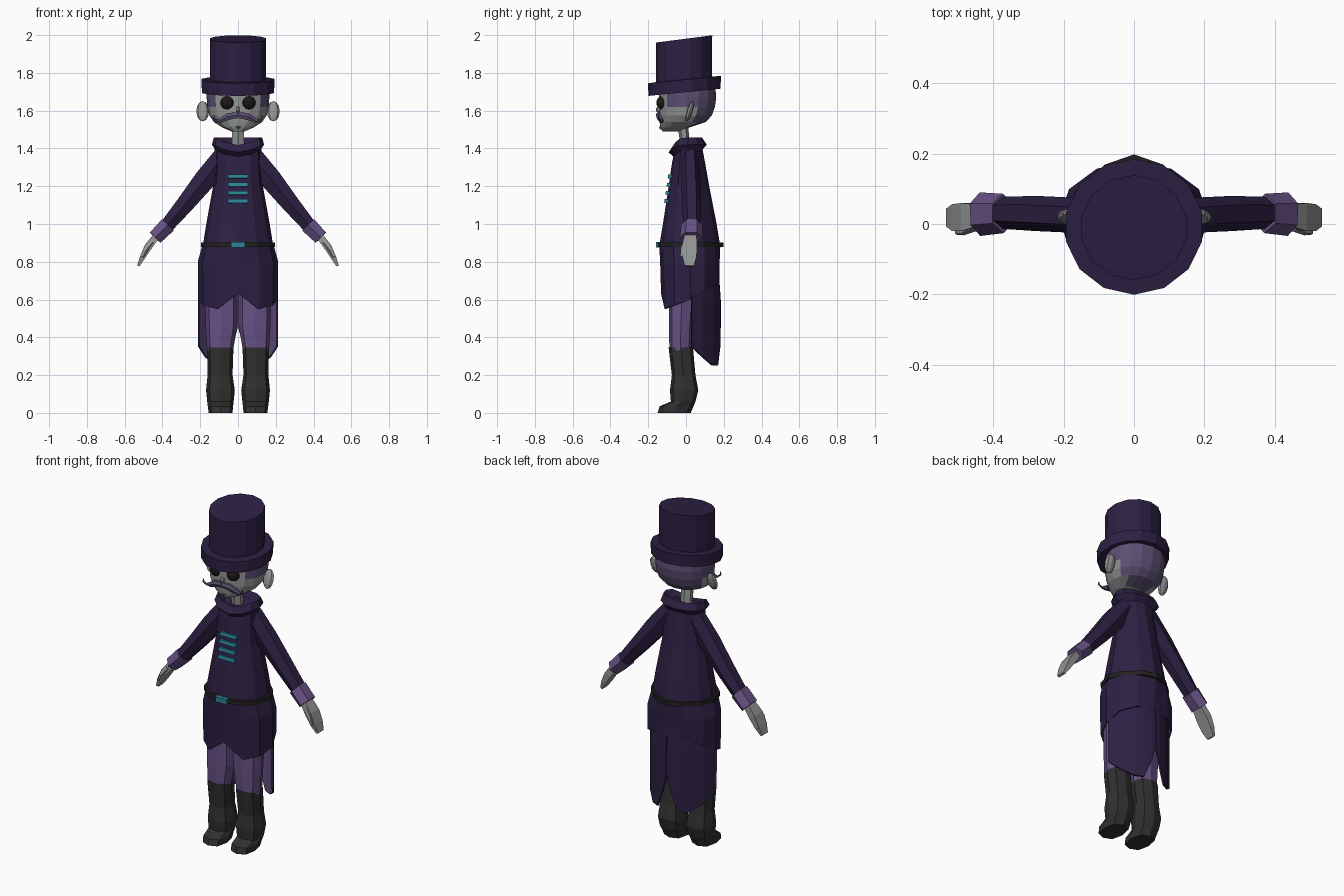
import bpy, bmesh, math
from mathutils import Vector, Matrix

if "Cube" in bpy.data.objects:
    bpy.data.objects.remove(bpy.data.objects["Cube"])


def material(name, r, g, b):
    m = bpy.data.materials.new(name)
    m.diffuse_color = (r, g, b, 1)
    m.use_nodes = True
    m.node_tree.nodes["Principled BSDF"].inputs["Base Color"].default_value = m.diffuse_color
    return m


COAT = material("dark purple cloth", 0.026, 0.0145, 0.056)
PURPLE = material("light purple cloth", 0.135, 0.082, 0.23)
HAIR = material("dusty purple hair", 0.108, 0.08, 0.172)
SKIN = material("grey skin", 0.29, 0.30, 0.295)
BOOT = material("charcoal leather", 0.03, 0.03, 0.03)
BELT = material("black leather", 0.016, 0.015, 0.015)
EYE = material("eye black", 0.012, 0.009, 0.009)
TEAL = material("teal metal", 0.025, 0.24, 0.32)


def finish(bm, name, mats, mirror=False, solid=0):
    me = bpy.data.meshes.new(name)
    bm.to_mesh(me)
    bm.free()
    ob = bpy.data.objects.new(name, me)
    bpy.context.collection.objects.link(ob)
    for m in mats:
        me.materials.append(m)
    if solid:
        s = ob.modifiers.new("thickness", 'SOLIDIFY')
        s.thickness, s.offset, s.material_offset = solid, -1, len(mats) - 1
    if mirror:
        ob.modifiers.new("mirror", 'MIRROR')
    return ob


def loft(name, rings, mats, closed=True, caps=True, rule=None, **kw):
    """Skin a list of equal-length point rows."""
    bm = bmesh.new()
    rows = [[bm.verts.new(p) for p in r] for r in rings]
    n = len(rows[0])
    for a, b in zip(rows, rows[1:]):
        for i in range(n if closed else n - 1):
            j = (i + 1) % n
            bm.faces.new((a[i], a[j], b[j], b[i]))
    if caps:
        bm.faces.new(rows[0])
        bm.faces.new(rows[-1])
        bmesh.ops.recalc_face_normals(bm, faces=bm.faces[:])
    else:
        # open shells face away from the body axis
        bm.normal_update()
        if sum(f.normal.xy.dot(f.calc_center_median().xy) for f in bm.faces) < 0:
            bmesh.ops.reverse_faces(bm, faces=bm.faces[:])
    if rule:
        for f in bm.faces:
            f.material_index = rule(f.calc_center_median())
    return finish(bm, name, mats, **kw)


def ring(z, rx, y0, y1, n=12, x=0, p=1.0, back=None, slope=0, zs=None):
    """Horizontal oval from y0 to y1, starting at the front; p < 1 squares it off,
    back > 1 makes the rear half pointed."""
    pts = []
    for i in range(n):
        a = 2 * math.pi * i / n
        s, c = math.sin(a), -math.cos(a)
        e = back if back and c > .01 else p
        s, c = [math.copysign(abs(t) ** e, t) if abs(t) > 1e-6 else 0 for t in (s, c)]
        y = (y0 + y1) / 2 + c * (y1 - y0) / 2
        pts.append((x + rx * s, y, (zs[i] if zs else z) + slope * y))
    return pts


def tube(name, path, mats, n=6, **kw):
    """Tapered limb; path holds (x, y, z, half height, half depth)."""
    pts = [Vector(q[:3]) for q in path]
    rings = []
    for i, q in enumerate(path):
        d = (pts[min(i + 1, len(pts) - 1)] - pts[max(i - 1, 0)]).normalized()
        v = Vector((0, 1, 0))
        v = (v - d * v.dot(d)).normalized()
        u = d.cross(v)
        rings.append([pts[i] + u * q[3] * math.cos(a) + v * q[4] * math.sin(a)
                      for a in (2 * math.pi * (k + .5) / n for k in range(n))])
    return loft(name, rings, mats, **kw)


def box(name, loc, size, mat, tilt=0):
    bm = bmesh.new()
    bmesh.ops.create_cube(bm, size=1, matrix=Matrix.Translation(loc)
                          @ Matrix.Rotation(tilt, 4, 'X') @ Matrix.Diagonal((*size, 1)))
    return finish(bm, name, [mat])


def ball(name, loc, size, mat, seg, rings, tilt=0, mirror=True):
    bm = bmesh.new()
    bmesh.ops.create_uvsphere(bm, u_segments=seg, v_segments=rings, radius=1,
                              matrix=Matrix.Translation(loc) @ Matrix.Rotation(tilt, 4, 'X')
                              @ Matrix.Diagonal((*size, 1)))
    return finish(bm, name, [mat], mirror=mirror)


# Boots and trouser legs
loft("boots", [ring(z, rx, y0, y1, 8, x, .75) for z, x, rx, y0, y1 in (
    (.345, .094, .07, -.092, .037), (.2, .095, .066, -.075, .05), (.12, .093, .076, -.085, .065),
    (.06, .093, .07, -.08, .05), (.035, .093, .067, -.14, .04), (0, .092, .063, -.15, .025))],
    [BOOT], mirror=True)
loft("trousers", [ring(z, rx, y0, y1, 8, x, .8) for z, x, rx, y0, y1 in (
    (.33, .095, .069, -.088, .03), (.46, .088, .084, -.09, .035), (.78, .09, .089, -.09, .06))],
    [PURPLE], mirror=True)

# Coat body
loft("coat_body", [ring(z, rx, y0, y1, p=.9, back=1.15) for z, rx, y0, y1 in (
    (.88, .187, -.142, .182), (1.0, .168, -.122, .162), (1.2, .132, -.092, .123),
    (1.33, .122, -.073, .1), (1.41, .125, -.055, .085))], [COAT])

# Coat skirt with a notched front hem
half = [.63, .55, .57, .6, .65, .68, .68]
hem = half + half[-2:0:-1]
loft("coat_skirt", [ring(.89, .188, -.142, .182, p=.9, back=1.1),
                    ring(.8, .213, -.137, .178, p=.9, back=1),
                    ring(0, .211, -.132, .176, p=.9, back=1, zs=hem)],
     [COAT, PURPLE], caps=False, solid=.008)

# Two long coat tails with a light lining
tail = [(.211, .032, .35), (.175, .09, .295), (.118, .145, .25),
        (.07, .17, .25), (.03, .182, .35), (.002, .184, .45)]
loft("coat_tails", [[(x * .97, y * .94, .76) for x, y, z in tail],
                    [(x, y, .6) for x, y, z in tail], tail],
     [COAT, PURPLE], closed=False, caps=False, solid=.01, mirror=True)

# Belt and buckle
loft("belt", [ring(z, .197, -.155, .198, p=.9, back=1.25) for z in (.878, .903)], [BELT])
box("buckle", (0, -.148, .89), (.074, .024, .03), TEAL)

# Chest bars
for i in range(4):
    z = 1.12 + .0435 * i
    box("chest_bar", (0, -.1 + .14 * (z - 1.12), z), (.106, .028, .02), TEAL, -.14)

# Collar, dipping at the front
dip = [-.04, -.025, -.005, 0, 0, 0, 0, 0, 0, 0, -.005, -.025]


def collar_ring(z, *a):
    return ring(0, *a, p=.85, zs=[z + d for d in dip])


loft("collar", [collar_ring(1.385, .115, -.055, .08), collar_ring(1.42, .138, -.092, .11),
                collar_ring(1.458, .128, -.065, .085), collar_ring(1.425, .08, -.048, .06)], [COAT])

# Sleeves, cuffs and hands
tube("sleeves", [(.075, .022, 1.365, .06, .045), (.173, .025, 1.238, .066, .05),
                 (.28, .03, 1.105, .054, .05), (.385, .032, .98, .042, .045)], [COAT], mirror=True)
tube("cuffs", [(.372, .03, .995, .05, .056), (.438, .028, .928, .045, .062)],
     [PURPLE], mirror=True)
tube("hands", [(.425, .025, .945, .026, .042), (.475, .02, .88, .028, .056),
               (.505, .018, .825, .02, .054), (.528, .018, .778, .01, .036)],
     [SKIN], n=4, mirror=True)
tube("thumbs", [(.455, -.008, .905, .013, .014), (.488, -.02, .865, .013, .013),
                (.505, -.024, .825, .006, .007)], [SKIN], n=5, mirror=True)

# Neck
loft("neck", [ring(1.38, .036, -.025, .025, 6), ring(1.53, .036, -.045, .01, 6)], [SKIN])


# Head with hair on the back and temples
def hair_rule(c):
    if c.z > 1.715:
        return 1
    return int((c.y > .035 and c.z > 1.515) or (c.y > -.085 and c.z > 1.61))


loft("head", [ring(z, rx, y0, y1, 16, p=.95) for z, rx, y0, y1 in (
    (1.49, .035, -.125, -.04), (1.512, .085, -.135, .02), (1.54, .128, -.14, .105),
    (1.575, .152, -.143, .137), (1.62, .162, -.143, .153), (1.67, .166, -.143, .16),
    (1.73, .165, -.143, .155))], [SKIN, HAIR], rule=hair_rule)
ball("ears", (.187, .02, 1.597), (.034, .016, .056), SKIN, 8, 6, -.3)
ball("eyes", (.055, -.119, 1.642), (.038, .038, .038), EYE, 12, 8)
ball("nose", (0, -.146, 1.606), (.014, .014, .016), SKIN, 6, 4, mirror=False)

# Moustache with curled ends, and a small chin tuft
tube("moustache", [(0, -.146, 1.576, .017, .014), (.05, -.144, 1.57, .021, .014),
                   (.092, -.13, 1.547, .014, .012), (.113, -.136, 1.546, .006, .006),
                   (.128, -.142, 1.56, .005, .005), (.126, -.145, 1.577, .003, .003)],
     [HAIR], mirror=True)
loft("chin_tuft", [ring(1.499, .004, -.138, -.12, 4), ring(1.517, .018, -.144, -.12, 4)], [TEAL])

# Tall hat, sloping up towards the back
loft("hat_brim", [ring(z, r + .005, -.008 - r, -.008 + r, 14, slope=.1)
                  for z, r in ((1.698, .191), (1.765, .193), (1.767, .15))], [COAT])
loft("hat_crown", [ring(z, r + .004, -.01 - r, -.01 + r, 14, slope=.13)
                   for z, r in ((1.75, .148), (1.981, .149))], [COAT])
